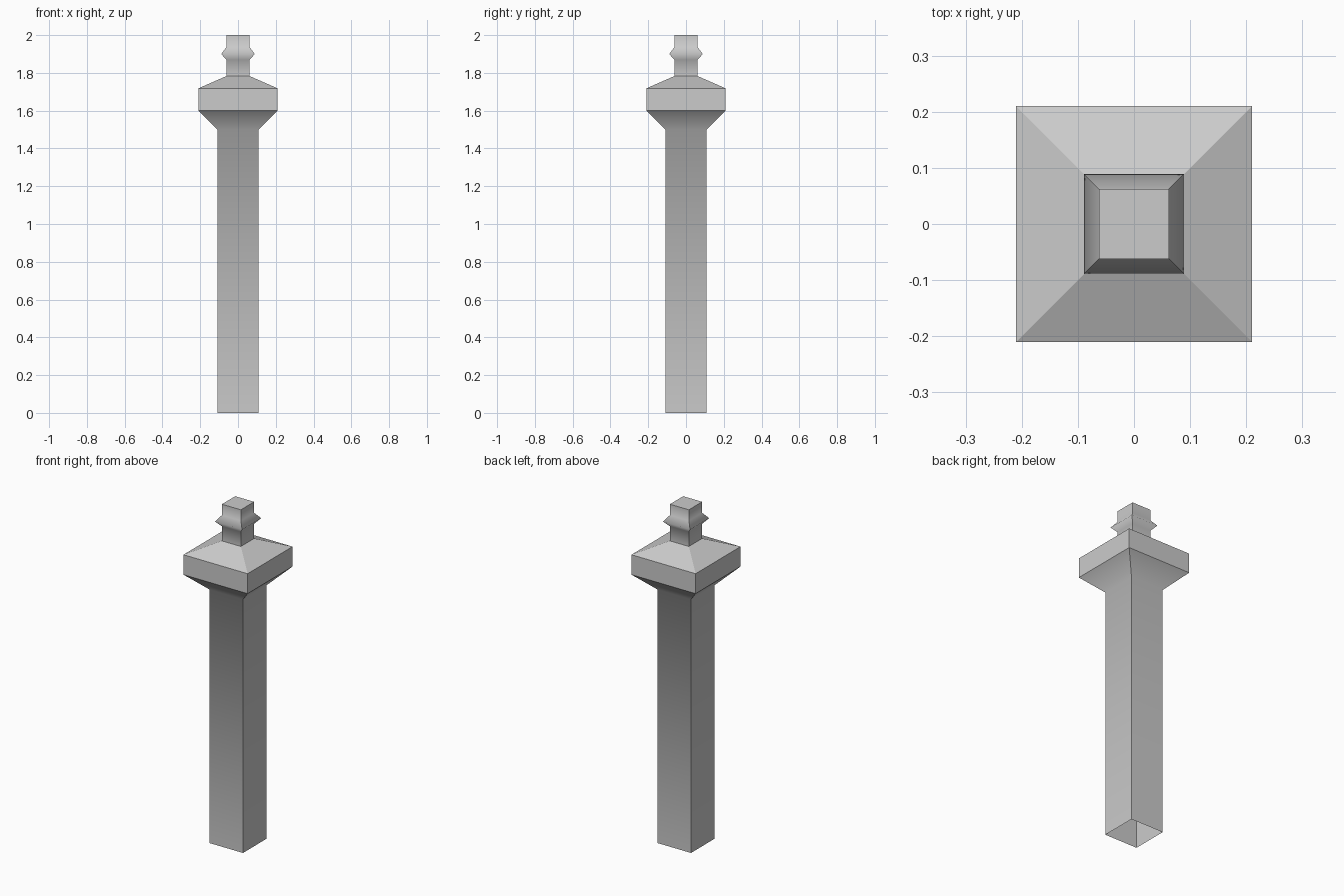
import bpy, bmesh

if "Cube" in bpy.data.objects:
    bpy.data.objects.remove(bpy.data.objects["Cube"])

# (half width, height, crisp ring) of each square section, bottom to top
PROFILE = [
    (0.109, 0.0, True), (0.109, 1.5, False),          # shaft
    (0.21, 1.6, True), (0.21, 1.718, True),           # cap block
    (0.062, 1.783, True),                             # sloped roof
    (0.062, 1.87, False), (0.089, 1.90, False), (0.062, 1.935, False),  # collar
    (0.062, 2.0, True),                               # finial top
]

bm = bmesh.new()
rings = []
for w, z, _ in PROFILE:
    rings.append([bm.verts.new((x * w, y * w, z))
                  for x, y in ((-1, -1), (1, -1), (1, 1), (-1, 1))])

# side walls, with an open underside
for lo, hi in zip(rings, rings[1:]):
    for i in range(4):
        j = (i + 1) % 4
        bm.faces.new((lo[i], lo[j], hi[j], hi[i])).smooth = True
bm.faces.new(rings[-1])

# crisp corners and crisp rings, soft bends elsewhere
for e in bm.edges:
    e.smooth = False
for ring, (_, _, crisp) in zip(rings, PROFILE):
    for i in range(4):
        bm.edges.get((ring[i], ring[(i + 1) % 4])).smooth = not crisp

mesh = bpy.data.meshes.new("square_post")
bm.to_mesh(mesh)
bm.free()
bpy.context.collection.objects.link(bpy.data.objects.new("square_post", mesh))
